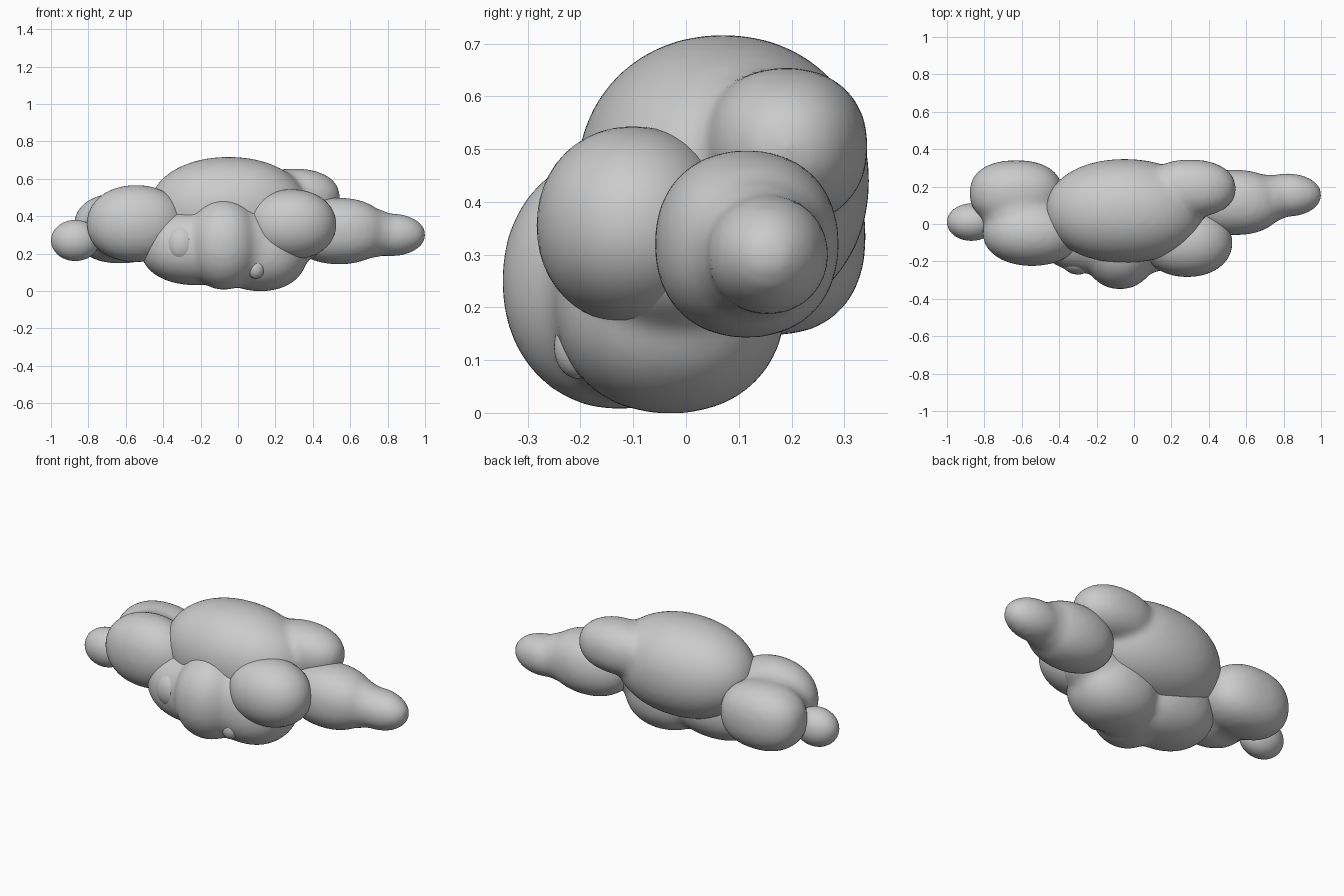
import bpy, bmesh, math


def puff(bm, c, r, p=2.2):
    """Add one slightly boxy ellipsoid lump to bm."""
    verts = bmesh.ops.create_icosphere(bm, subdivisions=4, radius=1)["verts"]
    for v in verts:
        d = v.co.normalized()
        k = sum(abs(a) ** p for a in d) ** (-1 / p)
        v.co = [c[i] + r[i] * d[i] * k for i in range(3)]


def cloud_part(name, puffs, soften=0):
    bm = bmesh.new()
    for args in puffs:
        puff(bm, *args)
    me = bpy.data.meshes.new(name)
    bm.to_mesh(me)
    bm.free()
    for f in me.polygons:
        f.use_smooth = True
    ob = bpy.data.objects.new(name, me)
    bpy.context.collection.objects.link(ob)
    if soften:
        # melt the overlapping lumps into one soft skin
        m = ob.modifiers.new("melt", "REMESH")
        m.mode = "VOXEL"
        m.voxel_size = 0.016
        m.use_smooth_shade = True
        s = ob.modifiers.new("soften", "SMOOTH")
        s.factor = 0.5
        s.iterations = soften
    return ob


# Large crown with the upper right shoulder
cloud_part("cloud_crown", [
    ((-0.05, 0.07, 0.44), (0.425, 0.278, 0.277), 2.1),
    ((0.30, 0.19, 0.505), (0.245, 0.155, 0.15), 2.2),
], 12)

# Lumpy lower front, with a bridge under the right puff
cloud_part("cloud_belly", [
    ((-0.22, -0.04, 0.235), (0.305, 0.225, 0.205), 2.2),
    ((0.12, -0.03, 0.213), (0.255, 0.22, 0.215), 2.2),
    ((-0.075, -0.125, 0.25), (0.20, 0.225, 0.245), 2.1),
    ((-0.04, -0.08, 0.24), (0.30, 0.20, 0.225), 2.2),
    ((0.26, -0.02, 0.30), (0.22, 0.19, 0.16), 2.0),
], 16)

# Small bumps on the lower front
cloud_part("left_bump", [((-0.30, -0.20, 0.25), (0.085, 0.07, 0.10), 2.0)])
cloud_part("right_bump", [((0.095, -0.205, 0.125), (0.05, 0.045, 0.06), 2.0)])

# Right arm tapering to its tip
cloud_part("cloud_right_arm", [
    ((0.54, 0.115, 0.32), (0.26, 0.175, 0.178), 2.2),
    ((0.70, 0.135, 0.31), (0.17, 0.13, 0.135), 2.0),
    ((0.82, 0.155, 0.30), (0.185, 0.117, 0.115), 2.0),
], 12)

# Left pair of puffs
cloud_part("cloud_left_pair", [
    ((-0.545, -0.05, 0.36), (0.265, 0.175, 0.207), 2.1),
    ((-0.63, 0.165, 0.335), (0.25, 0.176, 0.188), 2.3),
    ((-0.60, 0.06, 0.345), (0.22, 0.14, 0.18), 2.1),
], 12)

# Separate puffs with crisp seams
cloud_part("right_front_puff", [((0.285, -0.10, 0.355), (0.24, 0.183, 0.188), 2.1)])
cloud_part("left_tip_puff", [((-0.87, 0.01, 0.27), (0.13, 0.10, 0.11), 2.0)])
